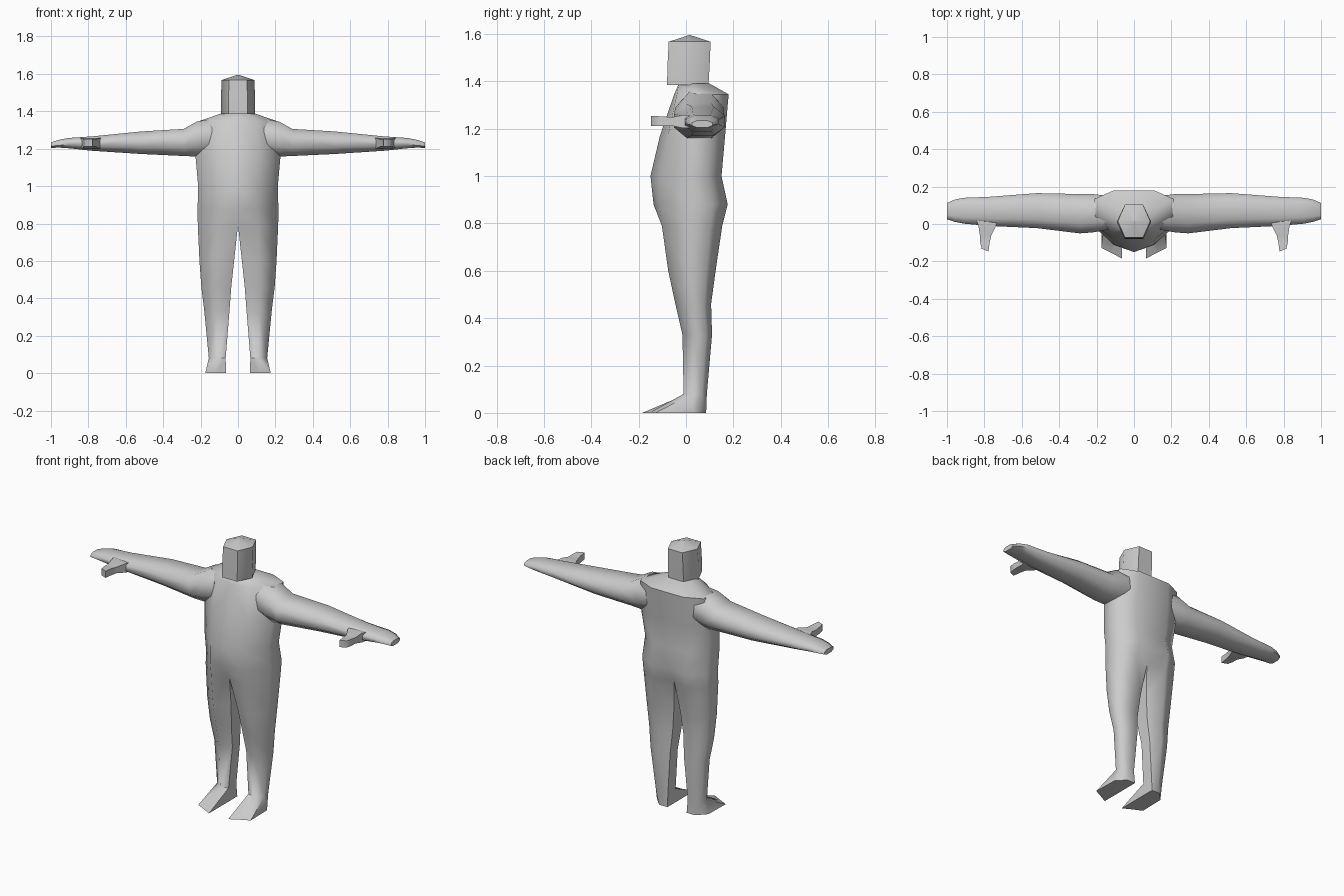
import bpy, bmesh, math

grey = bpy.data.materials.new("plain grey")
grey.diffuse_color = (0.6, 0.6, 0.6, 1)


def loft(name, rings, open_rings=0, mirror=True):
    """Skin rings of equal length; the first open_rings bands stay open at x = 0."""
    bm = bmesh.new()
    rows = [[bm.verts.new(p) for p in r] for r in rings]
    n = len(rows[0])
    for k, (a, b) in enumerate(zip(rows, rows[1:])):
        for j in range(n - 1 if k < open_rings else n):
            m = (j + 1) % n
            bm.faces.new((a[j], a[m], b[m], b[j]))
    bm.faces.new(rows[0])
    bm.faces.new(rows[-1][::-1])
    if mirror:
        geom = bm.verts[:] + bm.edges[:] + bm.faces[:]
        bmesh.ops.mirror(bm, geom=geom, axis='X', merge_dist=0.0005)
        bmesh.ops.remove_doubles(bm, verts=bm.verts[:], dist=0.0005)
    bmesh.ops.recalc_face_normals(bm, faces=bm.faces[:])
    me = bpy.data.meshes.new(name)
    bm.to_mesh(me)
    bm.free()
    me.materials.append(grey)
    ob = bpy.data.objects.new(name, me)
    bpy.context.collection.objects.link(ob)
    bpy.ops.object.select_all(action='DESELECT')
    ob.select_set(True)
    bpy.context.view_layer.objects.active = ob
    bpy.ops.object.shade_smooth_by_angle(angle=math.radians(65))
    return ob


def body_ring(z, i, o, f, b, a, c, s, e):
    """Half section: inner/outer x, front/back y, then depth fractions for the corners."""
    d, m = b - f, (i + o) / 2
    return [(i, f + a * d, z), (m, f + c * d, z), (o, f + s * d, z),
            (o * 0.98, f + 0.8 * d, z), (m, b, z), (i, b - e * d, z)]


# Torso and legs in one skin, from neck to sole
body = [
    (1.39, 0, 0.085, -0.03, 0.10, 0, 0.08, 0.45, 0),
    (1.345, 0, 0.215, -0.05, 0.18, 0, 0.05, 0.40, 0),
    (1.17, 0, 0.228, -0.11, 0.165, 0, 0.12, 0.42, 0),
    (1.00, 0, 0.213, -0.15, 0.15, 0, 0.13, 0.45, 0.02),
    (0.88, 0, 0.216, -0.137, 0.176, 0, 0.08, 0.45, 0.06),
    (0.79, 0, 0.215, -0.102, 0.153, 0.08, 0, 0.40, 0.15),
    (0.60, 0.021, 0.206, -0.075, 0.125, 0.2, 0, 0.38, 0.2),
    (0.46, 0.036, 0.196, -0.045, 0.106, 0.22, 0, 0.38, 0.2),
    (0.33, 0.046, 0.180, -0.015, 0.110, 0.22, 0, 0.38, 0.2),
    (0.08, 0.066, 0.156, -0.01, 0.088, 0.15, 0, 0.35, 0.1),
    (0.00, 0.064, 0.175, -0.185, 0.085, 0, 0.11, 0.21, 0),
]
loft("body_and_legs", [body_ring(*r) for r in body], open_rings=5)

# Arms with mitten hands: x, bottom z, top z, front y, back y
arm = [
    (0.14, 1.17, 1.36, -0.03, 0.15),
    (0.22, 1.158, 1.345, -0.045, 0.160),
    (0.29, 1.161, 1.306, -0.050, 0.160),
    (0.52, 1.172, 1.292, -0.022, 0.165),
    (0.78, 1.189, 1.266, -0.010, 0.145),
    (0.91, 1.203, 1.257, 0.002, 0.140),
    (0.96, 1.206, 1.247, 0.012, 0.130),
    (1.00, 1.204, 1.234, 0.025, 0.112),
]


def arm_ring(x, z0, z1, y0, y1):
    cy, cz, ry, rz = (y0 + y1) / 2, (z0 + z1) / 2, (y1 - y0) / 2, (z1 - z0) / 2
    unit = [(-1, -.4), (-.5, -1), (.5, -1), (1, -.4), (1, .4), (.5, 1), (-.5, 1), (-1, .4)]
    return [(x, cy + u * ry, cz + v * rz) for u, v in unit]


loft("arms", [arm_ring(*r) for r in arm])

# Thumbs: inner x and y, outer x and y, bottom z, top z
thumb = [
    (0.725, 0.03, 0.845, 0.03, 1.205, 1.255),
    (0.738, -0.01, 0.832, -0.01, 1.202, 1.258),
    (0.763, -0.06, 0.824, -0.06, 1.212, 1.248),
    (0.772, -0.10, 0.822, -0.10, 1.212, 1.252),
    (0.778, -0.147, 0.815, -0.132, 1.212, 1.253),
]
loft("thumbs", [[(a, b, z0), (c, d, z0), (c, d, z1), (a, b, z1)]
                for a, b, c, d, z0, z1 in thumb])


# Head: hexagonal block with a low peaked crown
def hexagon(z, w, f, b):
    m = (f + b) / 2
    return [(w, m, z), (w * .55, b, z), (-w * .55, b, z),
            (-w, m, z), (-w * .55, f, z), (w * .55, f, z)]


loft("head", [hexagon(1.385, 0.09, -0.08, 0.095), hexagon(1.47, 0.092, -0.078, 0.1),
              hexagon(1.567, 0.087, -0.073, 0.104), hexagon(1.595, 0.004, 0.012, 0.018)],
     mirror=False)
